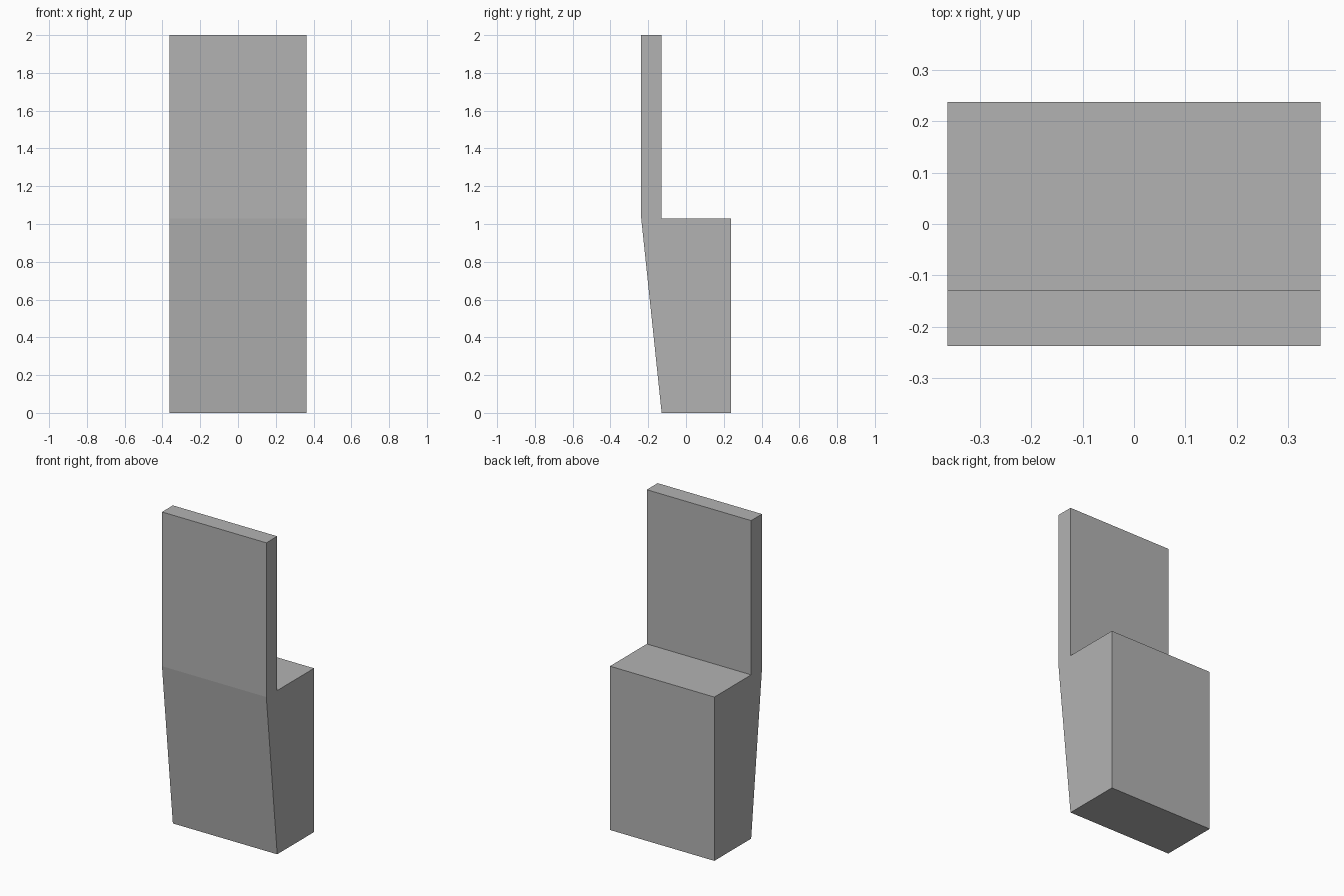
import bpy
import bmesh

cube = bpy.data.objects.get("Cube")
if cube:
    bpy.data.objects.remove(cube, do_unlink=True)

HALF_WIDTH = 0.363
FRONT, STEP, BACK = -0.237, -0.129, 0.237
SEAT, TOP = 1.03, 2.0

# Plain grey finish
grey = bpy.data.materials.new("plain_grey")
grey.use_nodes = True
colour = (0.45, 0.45, 0.45, 1)
grey.diffuse_color = colour
grey.node_tree.nodes["Principled BSDF"].inputs["Base Color"].default_value = colour

# Side profile: tapered base block with an upright panel along the front
profile = [(STEP, 0), (BACK, 0), (BACK, SEAT), (STEP, SEAT),
           (STEP, TOP), (FRONT, TOP), (FRONT, SEAT)]

# Extrude the profile across the width
bm = bmesh.new()
side = bm.faces.new([bm.verts.new((-HALF_WIDTH, y, z)) for y, z in profile])
result = bmesh.ops.extrude_face_region(bm, geom=[side])
moved = [v for v in result["geom"] if isinstance(v, bmesh.types.BMVert)]
bmesh.ops.translate(bm, verts=moved, vec=(2 * HALF_WIDTH, 0, 0))
bmesh.ops.recalc_face_normals(bm, faces=bm.faces)

mesh = bpy.data.meshes.new("stepped_block")
bm.to_mesh(mesh)
bm.free()
mesh.materials.append(grey)
block = bpy.data.objects.new("stepped_block", mesh)
bpy.context.collection.objects.link(block)
